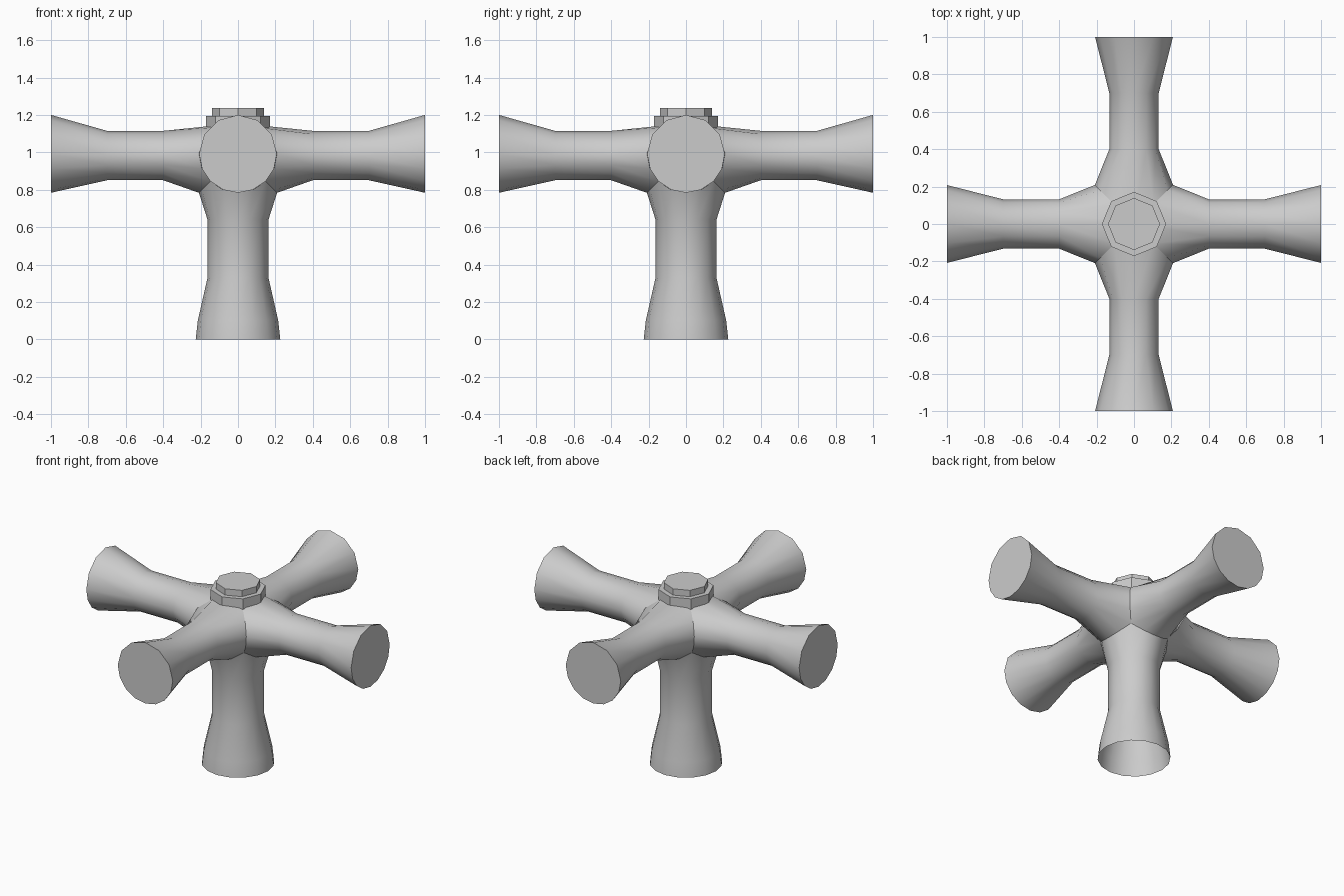
import bpy, bmesh, math
from math import sin, cos, radians, pi

if "Cube" in bpy.data.objects:
    bpy.data.objects.remove(bpy.data.objects["Cube"])

metal = bpy.data.materials.new("grey metal")
metal.diffuse_color = (0.6, 0.6, 0.6, 1)
metal.use_nodes = True
metal.node_tree.nodes["Principled BSDF"].inputs["Base Color"].default_value = metal.diffuse_color
C, R = 0.993, 0.209          # hub centre height and hub radius


def loft(name, rings, cap_start=False, cap_end=False, angle=35):
    """Join equal-length rings of points into a tube."""
    bm = bmesh.new()
    vs = [[bm.verts.new(p) for p in r] for r in rings]
    n = len(rings[0])
    for a, b in zip(vs, vs[1:]):
        for i in range(n):
            j = (i + 1) % n
            bm.faces.new((a[i], a[j], b[j], b[i]))
    if cap_start:
        bm.faces.new(vs[0][::-1])
    if cap_end:
        bm.faces.new(vs[-1])
    bmesh.ops.recalc_face_normals(bm, faces=bm.faces[:])
    me = bpy.data.meshes.new(name)
    bm.to_mesh(me)
    bm.free()
    me.materials.append(metal)
    ob = bpy.data.objects.new(name, me)
    bpy.context.collection.objects.link(ob)
    bpy.ops.object.select_all(action='DESELECT')
    ob.select_set(True)
    bpy.context.view_layer.objects.active = ob
    bpy.ops.object.shade_smooth_by_angle(angle=radians(angle))
    return ob


def circle(r, z, n):
    return [(r * cos(2 * pi * i / n), r * sin(2 * pi * i / n), z) for i in range(n)]


# Four flared arms, mitred against each other and against the stem
angles = [radians(a) for a in (0, 30, 60, 90, 120, 150, 180,
                               202.5, 225, 247.5, 270, 292.5, 315, 337.5)]
inner = []
for a in angles:
    y, dz = R * cos(a), R * sin(a)
    x = max(abs(y), -dz)
    inner.append((x, y, C + (dz * 0.78 if dz > 0 else dz)))
arm = [inner]
for x, r, z in ((0.4, 0.132, 0.983), (0.7, 0.132, 0.983), (1.0, 0.208, 0.992)):
    arm.append([(x, r * cos(a), z + r * sin(a)) for a in angles])
for k, side in enumerate(("right", "back", "left", "front")):
    ob = loft(side + "_arm", arm, cap_end=True)
    ob.rotation_euler.z = k * pi / 2

# Hollow stem, open at the bottom, its top following the mitre with the arms
stem = [circle(r, z, 16) for r, z in
        ((0.226, 0), (0.215, 0.1), (0.163, 0.33), (0.163, 0.64))]
stem.append([(x, y, C - max(abs(x), abs(y))) for x, y, _ in circle(R, 0, 16)])
loft("stem", stem)

# Two stacked octagonal plates on top
loft("lower_cap", [circle(0.172, 1.1, 8), circle(0.172, 1.195, 8)], True, True, 30)
loft("upper_cap", [circle(0.139, 1.19, 8), circle(0.139, 1.238, 8)], True, True, 30)
